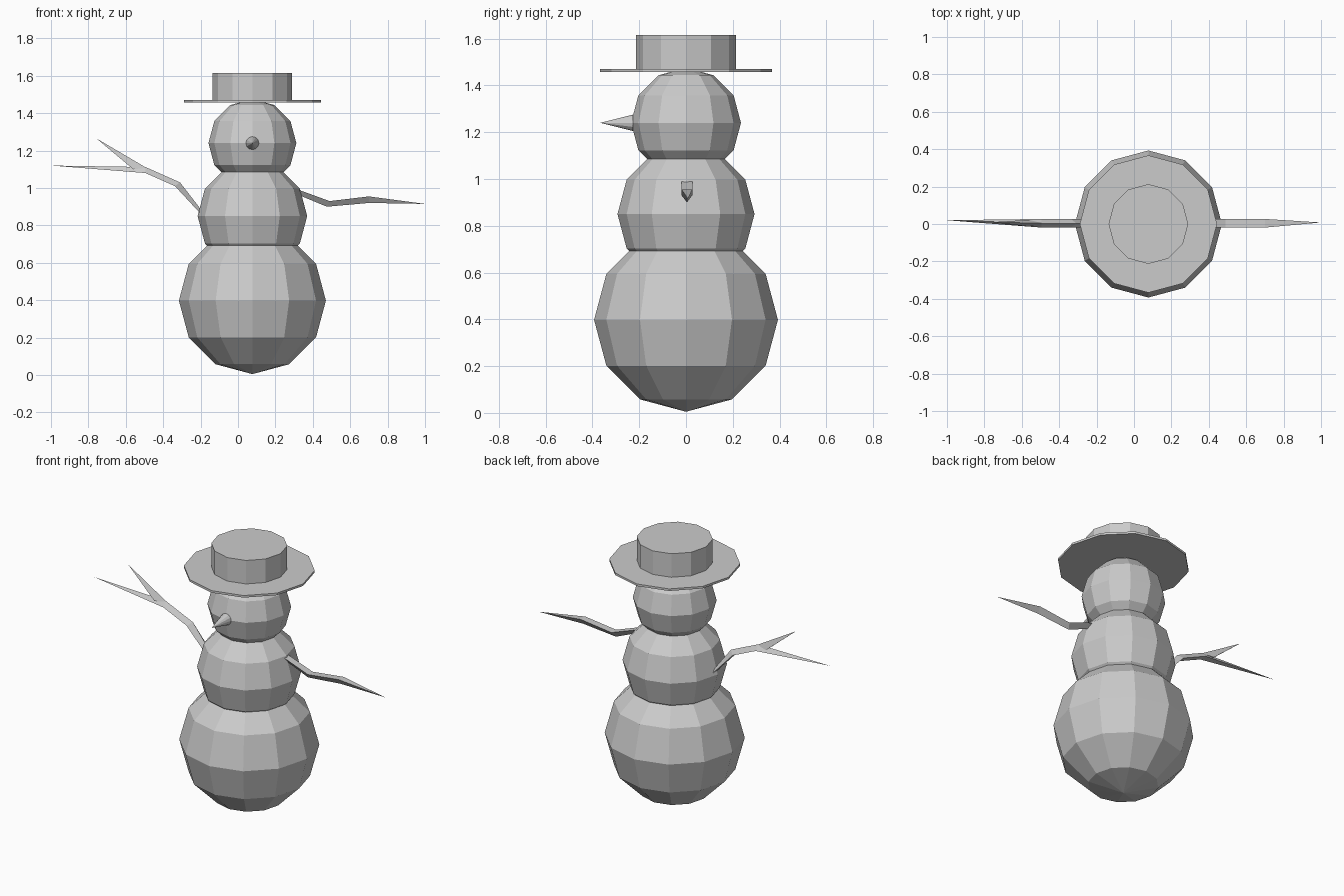
import bpy, bmesh
from math import radians
from mathutils import Vector

if "Cube" in bpy.data.objects:
    bpy.data.objects.remove(bpy.data.objects["Cube"])

CX = 0.077   # axis of the stacked balls
SIDES = 12


def snowball(name, z, r):
    bpy.ops.mesh.primitive_uv_sphere_add(segments=SIDES, ring_count=6, radius=r,
                                         location=(CX, 0, z))
    bpy.context.object.name = name


def disc(name, r, z0, z1):
    bpy.ops.mesh.primitive_cylinder_add(vertices=SIDES, radius=r, depth=z1 - z0,
                                        location=(CX, 0, (z0 + z1) / 2))
    bpy.context.object.name = name


def twig(name, stations, tip, half=0.023, y=0.004):
    """Three-sided stick: each station is flat edge (x, z) and ridge (x, z)."""
    bm = bmesh.new()
    rings = []
    for fx, fz, rx, rz in stations:
        rings.append([bm.verts.new(Vector(p)) for p in
                      ((fx, y - half, fz), (fx, y + half, fz), (rx, y, rz))])
    end = bm.verts.new(Vector(tip))
    bm.faces.new(rings[0])
    for a, b in zip(rings, rings[1:]):
        for i in range(3):
            j = (i + 1) % 3
            bm.faces.new((a[i], a[j], b[j], b[i]))
    for i in range(3):
        bm.faces.new((rings[-1][i], rings[-1][(i + 1) % 3], end))
    bmesh.ops.recalc_face_normals(bm, faces=bm.faces)
    mesh = bpy.data.meshes.new(name)
    bm.to_mesh(mesh)
    bm.free()
    bpy.context.collection.objects.link(bpy.data.objects.new(name, mesh))


# Stacked balls
snowball("bottom_ball", 0.398, 0.393)
snowball("middle_ball", 0.85, 0.293)
snowball("head_ball", 1.24, 0.235)

# Hat
disc("hat_brim", 0.367, 1.457, 1.470)
disc("hat_crown", 0.213, 1.468, 1.615)

# Nose, pointing to the front
bpy.ops.mesh.primitive_cone_add(vertices=SIDES, radius1=0.035, depth=0.14,
                                location=(CX, -0.296, 1.24),
                                rotation=(radians(90), 0, 0))
bpy.context.object.name = "nose"

# Stick arms: one with the ridge below, one forked with the ridge on top
twig("right_arm", [(0.27, 1.01, 0.27, 0.985), (0.49, 0.93, 0.475, 0.90),
                   (0.70, 0.955, 0.70, 0.92)], (1.0, 0.008, 0.915))
twig("left_arm", [(-0.17, 0.83, -0.14, 0.81), (-0.337, 1.01, -0.31, 1.03),
                  (-0.495, 1.08, -0.495, 1.112)], (-1.0, 0.02, 1.12))
twig("left_arm_fork", [(-0.56, 1.10, -0.49, 1.108)], (-0.757, 0.01, 1.265), half=0.018)
